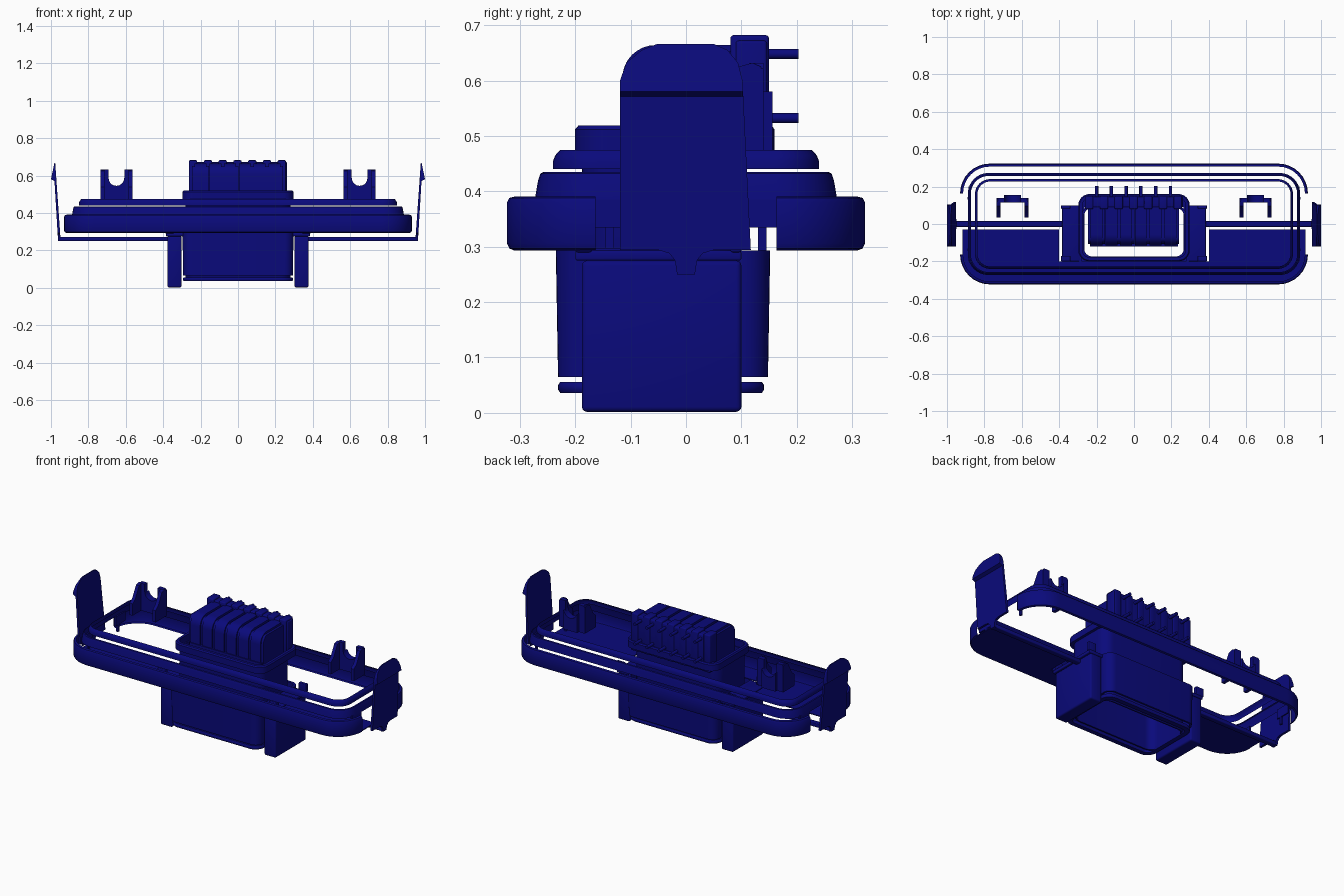
import bpy, bmesh, math
from mathutils import Vector

if "Cube" in bpy.data.objects:
    bpy.data.objects.remove(bpy.data.objects["Cube"], do_unlink=True)

NAVY = bpy.data.materials.new("navy_plastic")
NAVY.use_nodes = True
COL = (0.003, 0.003, 0.2, 1)
NAVY.diffuse_color = COL
NAVY.node_tree.nodes["Principled BSDF"].inputs["Base Color"].default_value = COL


def finish(name, bm, smooth=True):
    bmesh.ops.recalc_face_normals(bm, faces=bm.faces)
    me = bpy.data.meshes.new(name)
    bm.to_mesh(me)
    bm.free()
    ob = bpy.data.objects.new(name, me)
    bpy.context.collection.objects.link(ob)
    me.materials.append(NAVY)
    if smooth:
        bpy.ops.object.select_all(action='DESELECT')
        ob.select_set(True)
        bpy.context.view_layer.objects.active = ob
        bpy.ops.object.shade_smooth_by_angle(angle=math.radians(35))
    return ob


def rounded(hx, y0, y1, r, n=8):
    """Rounded rectangle outline, counter-clockwise."""
    pts = []
    for i, (sx, y) in enumerate([(1, y1 - r), (-1, y1 - r), (-1, y0 + r), (1, y0 + r)]):
        for k in range(n + 1):
            a = math.pi / 2 * (i + k / n)
            pts.append((sx * (hx - r) + r * math.cos(a), y + r * math.sin(a)))
    return pts


def ring(name, hx, y0, y1, r, profile, closed=False, drop=None):
    """Wall swept round a rounded rectangle; profile is (inset, z)."""
    bm = bmesh.new()
    loops = []
    for d, z in profile:
        pts = rounded(hx - d, y0 + d, y1 - d, max(r - d, 0.005))
        loops.append([bm.verts.new((x, y, z)) for x, y in pts])
    m = len(loops[0])
    pairs = list(zip(loops, loops[1:])) + ([(loops[-1], loops[0])] if closed else [])
    for a, b in pairs:
        for i in range(m):
            j = (i + 1) % m
            q = [a[i], a[j], b[j], b[i]]
            c = sum((v.co for v in q), Vector()) / 4
            if not (drop and drop(c)):
                bm.faces.new(q)
    return finish(name, bm)


def prism_mesh(pts, axis, a, b):
    """Extrude a 2D outline along an axis from a to b."""
    def place(p, t):
        p = list(p)
        p.insert(axis, t)
        return p
    bm = bmesh.new()
    lo = [bm.verts.new(place(p, a)) for p in pts]
    hi = [bm.verts.new(place(p, b)) for p in pts]
    bm.faces.new(lo)
    bm.faces.new(hi)
    for i in range(len(pts)):
        j = (i + 1) % len(pts)
        bm.faces.new((lo[i], lo[j], hi[j], hi[i]))
    return bm


def prism(name, pts, axis, a, b):
    return finish(name, prism_mesh(pts, axis, a, b))


def box(name, x0, x1, y0, y1, z0, z1, bevel=0):
    bm = prism_mesh([(x0, y0), (x1, y0), (x1, y1), (x0, y1)], 2, z0, z1)
    if bevel:
        bmesh.ops.bevel(bm, geom=bm.edges[:], offset=bevel, segments=3,
                        profile=0.5, affect='EDGES')
    return finish(name, bm)


# Stepped flange: three separate wall tiers, open at the ends behind the clips
ring("flange_outer_wall", 0.93, -0.323, 0.323, 0.16,
     [(0.014, 0.293), (0.004, 0.297), (0, 0.306), (0, 0.38), (0.004, 0.388), (0.016, 0.391)],
     drop=lambda c: abs(c.x) > 0.87 and abs(c.y) < 0.15)
ring("flange_middle_wall", 0.888, -0.273, 0.273, 0.11,
     [(0, 0.385), (0.006, 0.42), (0.01, 0.432), (0.016, 0.435)])
ring("flange_top_wall", 0.85, -0.24, 0.24, 0.08,
     [(0, 0.44), (0, 0.455), (0.004, 0.465), (0.013, 0.475)])

# Front half of the flange floor, notched around the housing
edge = [p for p in rounded(0.918, -0.311, 0.311, 0.15) if p[1] < -0.15]
prism("flange_floor", edge + [(0.918, -0.03), (0.4, -0.03), (0.4, -0.2), (-0.4, -0.2),
                              (-0.4, -0.03), (-0.918, -0.03)], 2, 0.293, 0.298)

# Spring clips, straps and post details on both sides
outline = [(-0.016, 0.25), (0.016, 0.25), (0.02, 0.275), (0.03, 0.288), (0.05, 0.294),
           (0.117, 0.294), (0.102, 0.6), (0.094, 0.632), (0.075, 0.655), (0.05, 0.666),
           (-0.052, 0.666), (-0.08, 0.655), (-0.108, 0.632), (-0.119, 0.6),
           (-0.119, 0.294), (-0.05, 0.294), (-0.03, 0.288), (-0.02, 0.275)]
for s, side in ((1, "left"), (-1, "right")):
    bm = prism_mesh(outline, 0, 0, 1)
    for z in (0.571, 0.58):
        bmesh.ops.bisect_plane(bm, geom=bm.verts[:] + bm.edges[:] + bm.faces[:],
                               plane_co=(0, 0, z), plane_no=(0, 0, 1))
    for v in bm.verts:
        z = v.co.z
        if v.co.x < 0.5:
            x = 0.948 + (z - 0.25) * 0.07
        elif z < 0.575:
            x = 0.962 + (z - 0.25) * 0.06
        else:
            x = 1.0 - (z - 0.58) * 0.21
        v.co.x = s * x
    finish(side + "_clip", bm)

    def sbox(name, x0, x1, *rest, **kw):
        a, b = sorted((s * x0, s * x1))
        return box(side + "_" + name, a, b, *rest, **kw)

    sbox("strap", 0.37, 0.962, -0.016, 0.016, 0.25, 0.272, bevel=0.004)
    for t in (-1, 1):
        y0, y1 = sorted((t * 0.11, t * 0.2))
        sbox("end_wall", 0.878, 0.886, y0, y1, 0.335, 0.39)
        y0, y1 = sorted((t * 0.13, t * 0.145))
        sbox("end_tab", 0.878, 0.89, y0, y1, 0.293, 0.336)

    # Notched cable posts: two cheeks joined by a U-shaped back
    cx = s * 0.65
    notch = [(cx + 0.042 * math.cos(a), 0.587 + 0.042 * math.sin(a))
             for a in [math.pi * (1 + k / 10) for k in range(11)]]
    back = [(cx - 0.085, 0.47), (cx - 0.085, 0.622), (cx - 0.077, 0.632), (cx - 0.042, 0.632)]
    back += notch + [(cx + 0.042, 0.632), (cx + 0.077, 0.632), (cx + 0.085, 0.622),
                     (cx + 0.085, 0.47)]
    prism(side + "_post_back", back, 1, 0.115, 0.14)
    prism(side + "_post_rib", [(cx - 0.045, 0.47), (cx - 0.045, 0.58)] +
          [p for p in notch[1:-1]] + [(cx + 0.045, 0.58), (cx + 0.045, 0.47)], 1, 0.14, 0.156)
    for t in (-1, 1):
        x0 = cx + t * 0.075
        prism(side + "_post_cheek", [(0.035, 0.47), (0.135, 0.47), (0.135, 0.625),
                                     (0.12, 0.632), (0.095, 0.625), (0.06, 0.56),
                                     (0.035, 0.54)], 0, x0 - 0.01, x0 + 0.01)

    # Housing side legs with their upper brackets
    sbox("leg", 0.302, 0.378, -0.188, 0.1, 0.002, 0.275, bevel=0.009)
    sbox("leg_bracket", 0.285, 0.385, -0.2, 0.1, 0.275, 0.293, bevel=0.004)
    sbox("leg_hook", 0.34, 0.39, -0.2, -0.17, 0.29, 0.34, bevel=0.004)
    sbox("leg_hook", 0.34, 0.39, 0.08, 0.1, 0.29, 0.34, bevel=0.004)

# Lower housing: outer shell, inner tube and the seal ring at its foot
ring("housing_shell", 0.297, -0.235, 0.152, 0.05,
     [(0.004, 0.065), (0, 0.293), (0.015, 0.293), (0.015, 0.065)], closed=True)
ring("housing_tube", 0.282, -0.188, 0.1, 0.06,
     [(0.006, 0.04), (0, 0.05), (0, 0.48), (0.014, 0.48), (0.014, 0.04)], closed=True)
ring("housing_seal", 0.295, -0.231, 0.141, 0.06,
     [(0.004, 0.036), (0, 0.042), (0, 0.05), (0.004, 0.056), (0.03, 0.056), (0.03, 0.036)],
     closed=True)

# Collar around the terminal block
ring("collar", 0.298, -0.2, 0.16, 0.06,
     [(0, 0.475), (0, 0.512), (0.006, 0.519), (0.022, 0.519), (0.022, 0.475)], closed=True)

# Terminal block: base, six hoops, comb dividers, back plate and pins
box("terminal_base", -0.235, 0.235, -0.12, 0.11, 0.46, 0.5)


def hoop_profile(y0, top, r):
    arc = [(y0 + r + r * math.cos(a), top - r + r * math.sin(a))
           for a in [math.pi - math.pi / 2 * k / 8 for k in range(9)]]
    return [(y0, 0.48)] + arc + [(0.09, top)]


outer = hoop_profile(-0.115, 0.664, 0.06)
inner = hoop_profile(-0.1, 0.65, 0.046)
for i in range(6):
    x = -0.2 + i * 0.079
    prism("terminal_hoop", outer + inner[::-1], 0, x - 0.032, x + 0.032)
    for z in (0.532, 0.648):
        bm = bmesh.new()
        bmesh.ops.create_cone(bm, cap_ends=True, segments=12, radius1=0.009,
                              radius2=0.009, depth=0.11)
        for v in bm.verts:
            v.co = (x + v.co.x, 0.148 + v.co.z, z + v.co.y)
        finish("contact_pin", bm)
rib = [(p[0] + 0.008, min(p[1], 0.652)) for p in outer]
for i in range(7):
    x = -0.24 + i * 0.079
    prism("terminal_rib", rib + [(0.09, 0.48)], 0, x - 0.007, x + 0.007)
    box("comb_divider", x - 0.022, x + 0.022, 0.08, 0.15, 0.46, 0.682, bevel=0.006)
box("terminal_back_plate", -0.262, 0.262, 0.09, 0.146, 0.46, 0.672, bevel=0.005)
